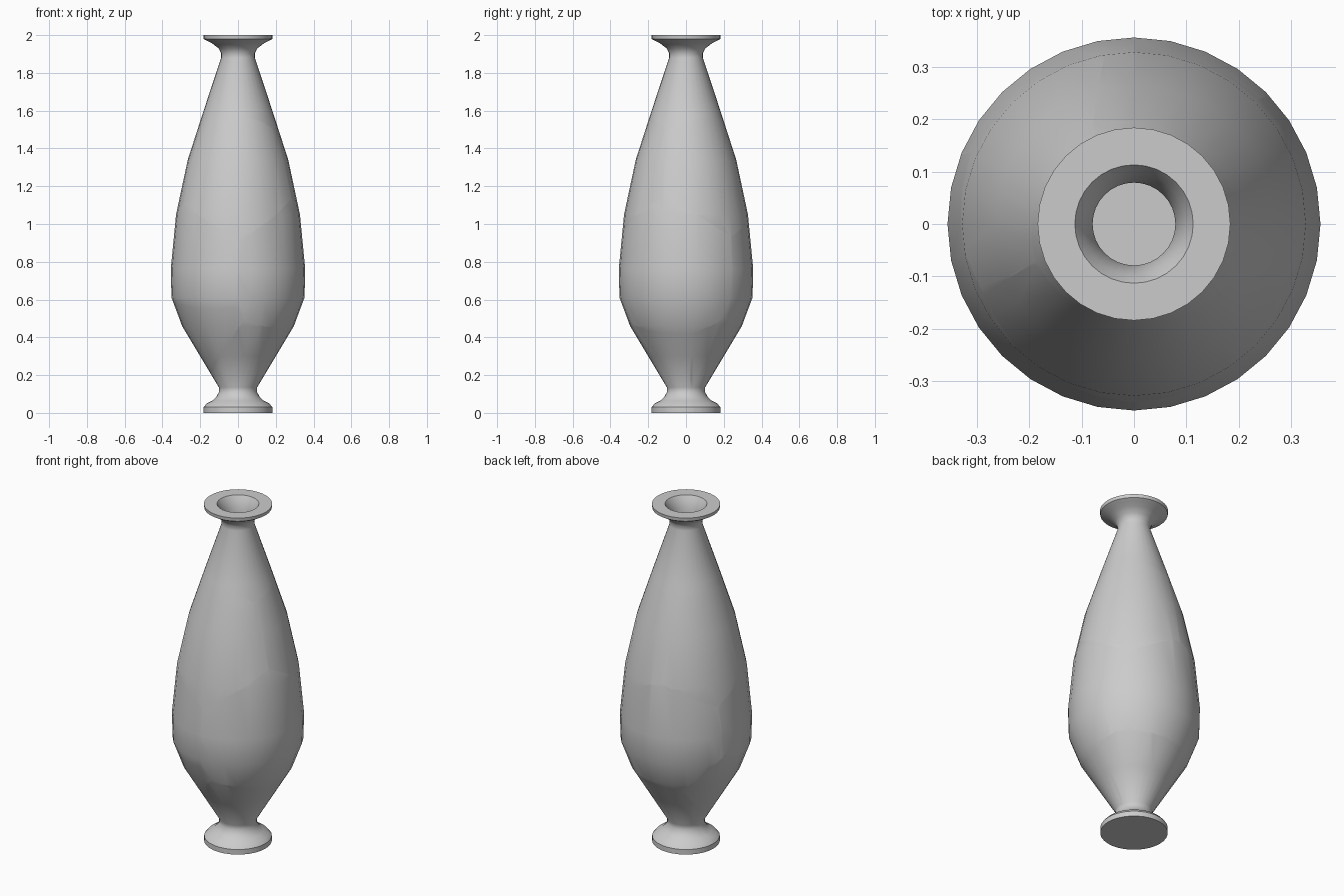
import bpy, bmesh, math
from mathutils import Vector

if "Cube" in bpy.data.objects:
    bpy.data.objects.remove(bpy.data.objects["Cube"])

SIDES = 32

# (radius, height): outside from foot to lip, then inside down to the floor
OUTER = [(0, 0), (.182, 0), (.182, .03), (.165, .05), (.135, .065), (.115, .085),
         (.101, .11), (.101, .135), (.20, .30), (.296, .46), (.352, .61),
         (.356, .76), (.328, 1.05), (.266, 1.34), (.182, 1.60), (.089, 1.88),
         (.089, 1.905), (.103, 1.93), (.135, 1.955), (.165, 1.97), (.182, 1.98),
         (.184, 2.0)]
INNER = [(.113, 2.0), (.098, 1.975), (.086, 1.94), (.079, 1.90), (.079, 1.87),
         (.165, 1.59), (.248, 1.33), (.308, 1.04), (.336, .76), (.332, .62),
         (.278, .47), (.182, .31), (.085, .14), (.083, .03), (0, .03)]

# One seed point per broken shard of the vase
SHARDS = {
    "neck_shard": (.03, .03, 1.80),
    "shoulder_front_shard": (-.05, -.25, 1.27),
    "shoulder_back_shard": (.16, .20, 1.30),
    "shoulder_left_shard": (-.26, .13, 1.26),
    "belly_right_shard": (.25, -.10, .76),
    "belly_left_shard": (-.30, -.17, .80),
    "belly_back_shard": (-.08, .30, .74),
    "lower_left_shard": (-.25, -.05, .38),
    "foot_front_shard": (.05, -.10, .15),
    "foot_back_shard": (.02, .13, .17),
}


def lathe(profile):
    """Spin a closed half section into a hollow vessel."""
    bm = bmesh.new()
    verts = [bm.verts.new((r, 0, z)) for r, z in profile]
    edges = [bm.edges.new(p) for p in zip(verts, verts[1:])]
    bmesh.ops.spin(bm, geom=verts + edges, cent=(0, 0, 0), axis=(0, 0, 1),
                   angle=math.tau, steps=SIDES, use_merge=True)
    bmesh.ops.remove_doubles(bm, verts=bm.verts[:], dist=1e-4)
    bmesh.ops.recalc_face_normals(bm, faces=bm.faces[:])
    return bm


def cut_shard(source, seed, others):
    """Keep only the part of the vase closest to this seed, capping each cut."""
    bm = source.copy()
    for other in others:
        cut = bmesh.ops.bisect_plane(
            bm, geom=bm.verts[:] + bm.edges[:] + bm.faces[:], dist=1e-6,
            plane_co=(seed + other) / 2, plane_no=(other - seed).normalized(),
            clear_outer=True)
        rim = [e for e in cut["geom_cut"]
               if isinstance(e, bmesh.types.BMEdge) and e.is_boundary]
        if rim:
            bmesh.ops.triangle_fill(bm, edges=rim, use_beauty=True)
    bmesh.ops.recalc_face_normals(bm, faces=bm.faces[:])
    return bm


vase = lathe(OUTER + INNER)
seeds = {name: Vector(p) for name, p in SHARDS.items()}
for name, seed in seeds.items():
    shard = cut_shard(vase, seed, [s for n, s in seeds.items() if n != name])
    mesh = bpy.data.meshes.new(name)
    shard.to_mesh(mesh)
    shard.free()
    obj = bpy.data.objects.new(name, mesh)
    bpy.context.collection.objects.link(obj)
    obj.select_set(True)
    bpy.context.view_layer.objects.active = obj
vase.free()

# Smooth walls with sharp lip, foot and break edges
bpy.ops.object.shade_smooth_by_angle(angle=math.radians(40))
